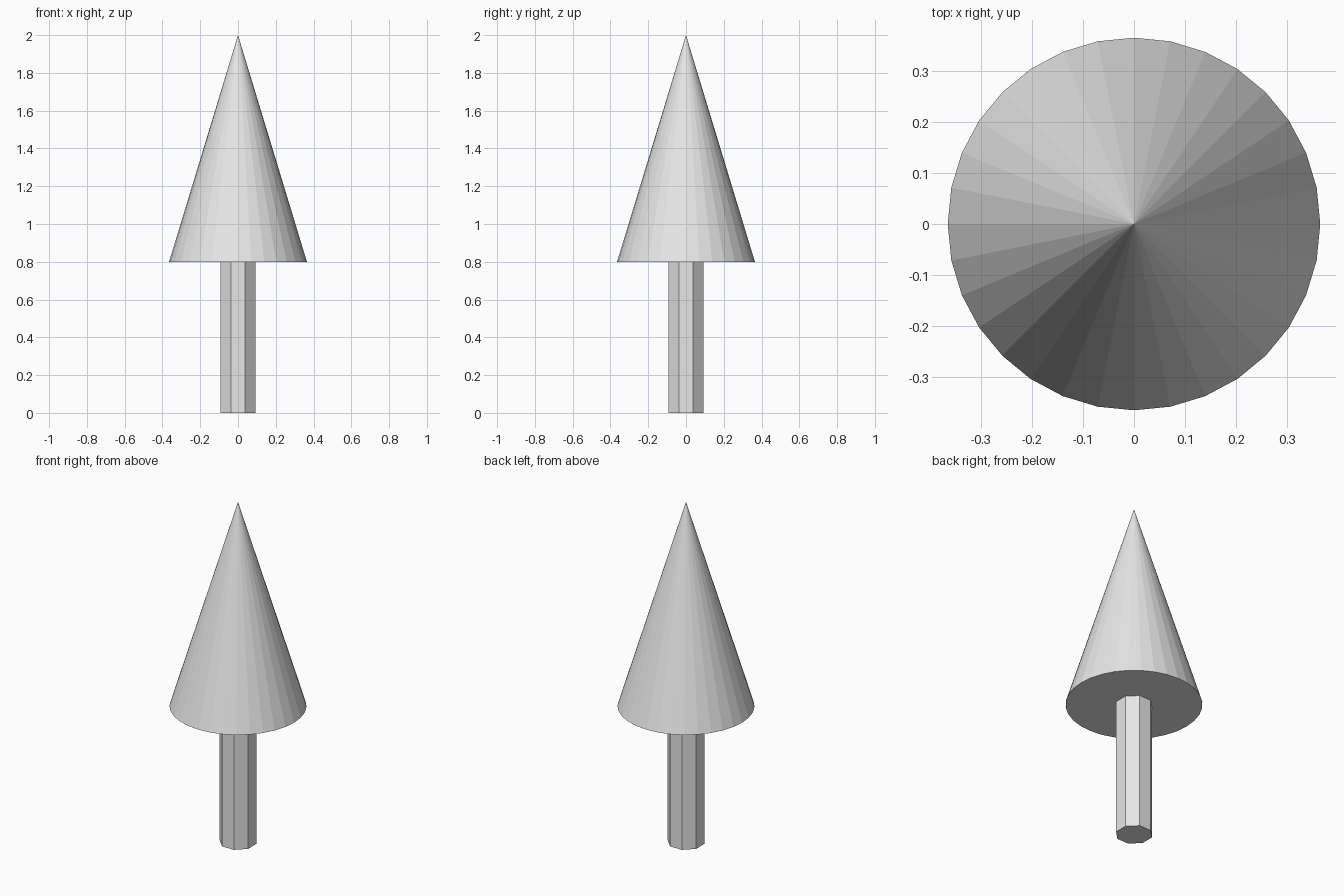
import bpy
import math

cube = bpy.data.objects.get("Cube")
if cube:
    bpy.data.objects.remove(cube, do_unlink=True)

# One plain grey for the whole tree
GREY = (0.8, 0.8, 0.8, 1.0)
grey = bpy.data.materials.new("light grey")
grey.use_nodes = True
grey.diffuse_color = GREY
grey.node_tree.nodes["Principled BSDF"].inputs["Base Color"].default_value = GREY


def add_tapered(name, sides, r_bottom, r_top, z0, z1, turn=0.0):
    """Flat-shaded upright cone or prism between two heights."""
    bpy.ops.mesh.primitive_cone_add(
        vertices=sides, radius1=r_bottom, radius2=r_top, depth=z1 - z0,
        end_fill_type='NGON', location=(0, 0, (z0 + z1) / 2),
        rotation=(0, 0, turn))
    obj = bpy.context.object
    obj.name = name
    obj.data.materials.append(grey)
    return obj


# Octagonal trunk with a flat side to the front
add_tapered("trunk", 8, 0.1, 0.1, 0.0, 0.8, math.pi / 8)

# Pointed crown of foliage
add_tapered("foliage", 32, 0.365, 0.0, 0.8, 2.0)
